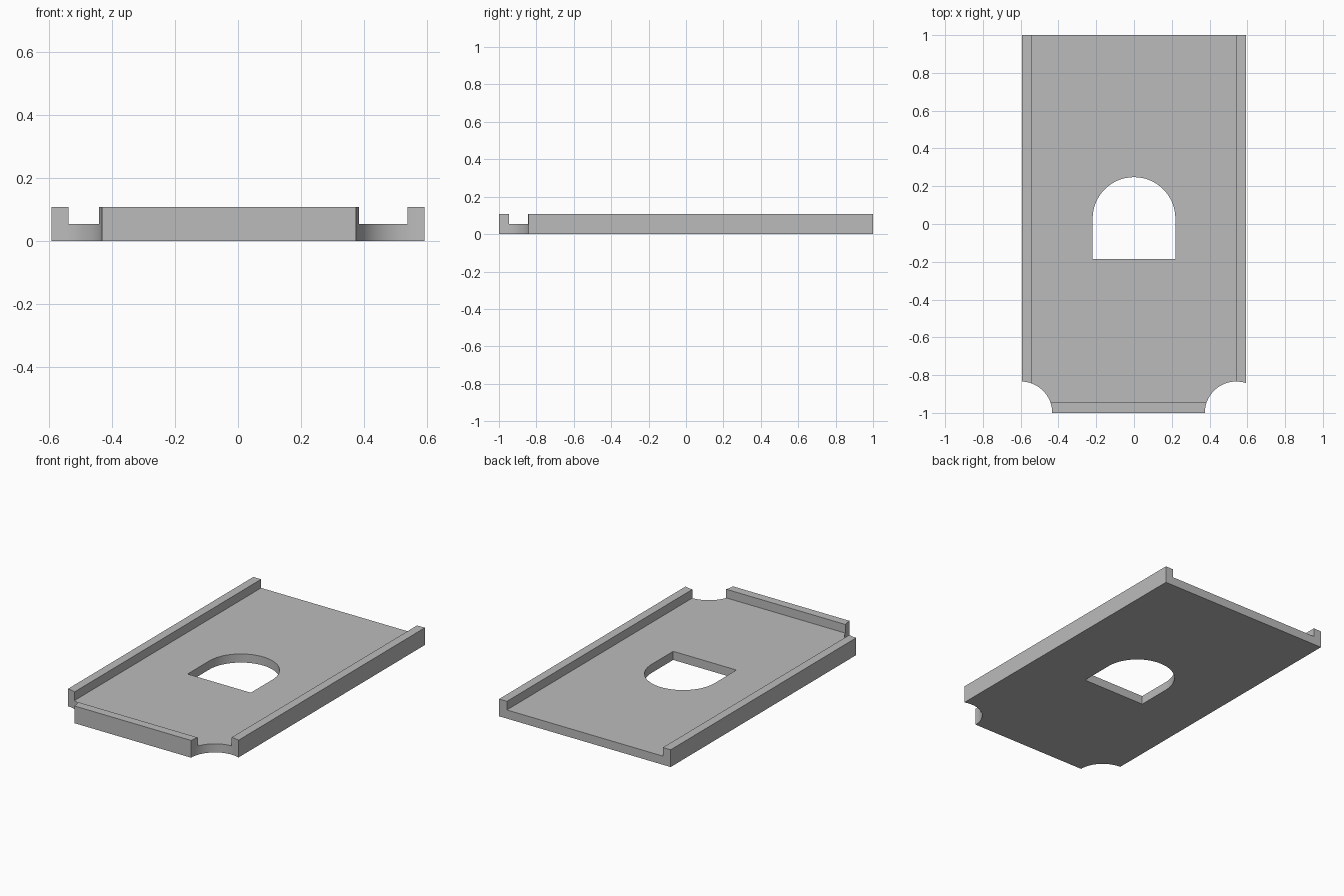
import bpy
import bmesh
from math import cos, sin, pi, radians
from mathutils import Vector

cube = bpy.data.objects.get("Cube")
if cube:
    bpy.data.objects.remove(cube, do_unlink=True)

HALF_W, HALF_L = 0.594, 1.0
HEIGHT, FLOOR, RIM = 0.108, 0.054, 0.054
NOTCH_R, HOLE_R = 0.166, 0.219

grey = bpy.data.materials.new("plain grey")
grey.use_nodes = True
colour = (0.5, 0.5, 0.5, 1)
grey.diffuse_color = colour
grey.node_tree.nodes["Principled BSDF"].inputs["Base Color"].default_value = colour


def prism(name, outline, z0, z1):
    """Extrude a counter-clockwise outline from z0 to z1."""
    bm = bmesh.new()
    base = bm.faces.new([bm.verts.new((x, y, z0)) for x, y in outline])
    top = bmesh.ops.extrude_face_region(bm, geom=[base])["geom"]
    bmesh.ops.translate(bm, vec=Vector((0, 0, z1 - z0)),
                        verts=[v for v in top if isinstance(v, bmesh.types.BMVert)])
    bmesh.ops.recalc_face_normals(bm, faces=bm.faces)
    mesh = bpy.data.meshes.new(name)
    bm.to_mesh(mesh)
    bm.free()
    mesh.materials.append(grey)
    obj = bpy.data.objects.new(name, mesh)
    bpy.context.collection.objects.link(obj)
    return obj


def rect(x0, x1, y0, y1):
    return [(x0, y0), (x1, y0), (x1, y1), (x0, y1)]


def arc(cx, cy, r, sweep, steps):
    return [(cx + r * cos(sweep * i / steps), cy + r * sin(sweep * i / steps))
            for i in range(steps + 1)]


# Solid tray block
tray = prism("tray", rect(-HALF_W, HALF_W, -HALF_L, HALF_L), 0, HEIGHT)

# Recess, open at the back, leaving two side rails and a front lip
inner = HALF_W - RIM
cutters = [prism("recess_cutter", rect(-inner, inner, RIM - HALF_L, 1.2), FLOOR, 0.3)]

# Round notches at the front corners, the left one set further inward
for side, x in (("right", -0.599), ("left", 0.541)):
    circle = arc(x, -HALF_L, NOTCH_R, 2 * pi, 64)[:-1]
    cutters.append(prism(side + "_notch_cutter", circle, -0.1, 0.3))

# Arched opening through the floor
arch = arc(0, 0.029, HOLE_R, pi, 32) + [(-HOLE_R, -0.186), (HOLE_R, -0.186)]
cutters.append(prism("opening_cutter", arch, -0.1, 0.3))

# Cut the tray and remove the cutters
bpy.context.view_layer.objects.active = tray
for cutter in cutters:
    cutter.hide_render = True
    mod = tray.modifiers.new(cutter.name, "BOOLEAN")
    mod.operation = "DIFFERENCE"
    mod.solver = "EXACT"
    mod.object = cutter
    bpy.ops.object.modifier_apply(modifier=mod.name)
    bpy.data.objects.remove(cutter, do_unlink=True)

# Smooth curved walls, crisp edges
bpy.ops.object.select_all(action="DESELECT")
tray.select_set(True)
bpy.ops.object.shade_smooth_by_angle(angle=radians(30))
